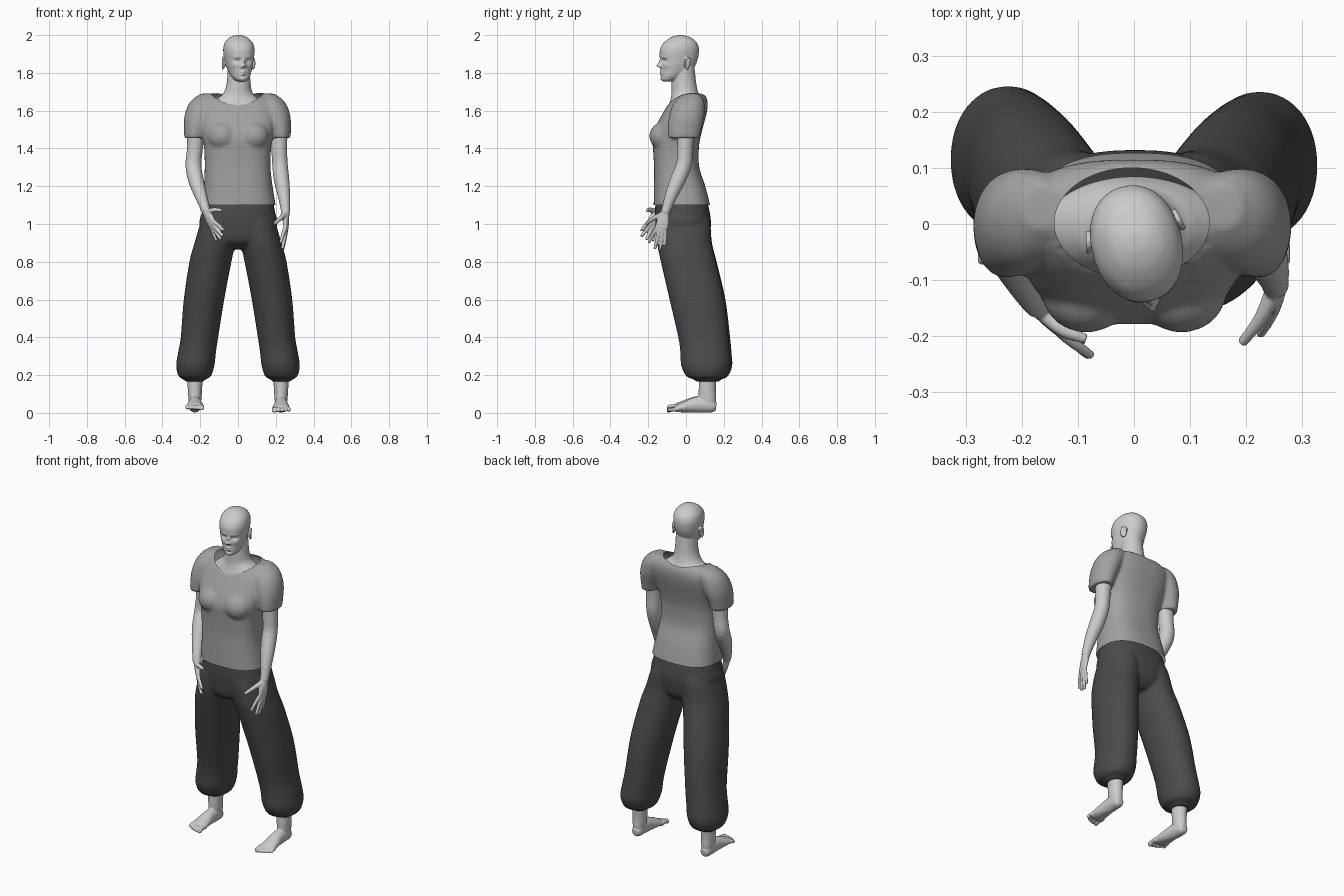
import bpy, bmesh, math
from mathutils import Vector, Matrix


def spline(rows, steps):
    """Catmull-Rom interpolation through rows of numbers."""
    out = []
    for i in range(len(rows) - 1):
        p0, p1 = rows[max(i - 1, 0)], rows[i]
        p2, p3 = rows[i + 1], rows[min(i + 2, len(rows) - 1)]
        for k in range(steps):
            t = k / steps
            out.append([0.5 * (2 * b + (c - a) * t + (2 * a - 5 * b + 4 * c - d) * t * t
                               + (3 * b - a - 3 * c + d) * t ** 3)
                        for a, b, c, d in zip(p0, p1, p2, p3)])
    return out + [list(rows[-1])]


def skin_rings(bm, rings):
    vs = [[bm.verts.new(p) for p in r] for r in rings]
    n = len(vs[0])
    for a, b in zip(vs, vs[1:]):
        for j in range(n):
            k = (j + 1) % n
            bm.faces.new((a[j], a[k], b[k], b[j]))
    bm.faces.new(vs[0][::-1])
    bm.faces.new(vs[-1])


def loft(bm, rows, p=2.0, n=48, steps=5):
    """Horizontal superellipse rings: (z, centre x, half width, front y, back y)."""
    rings = []
    for z, cx, rx, yf, yb in spline(rows, steps):
        ring = []
        for j in range(n):
            c, s = math.cos(math.tau * j / n), math.sin(math.tau * j / n)
            ring.append((cx + rx * math.copysign(abs(c) ** (2 / p), c),
                         (yf + yb) / 2 + (yb - yf) / 2 * math.copysign(abs(s) ** (2 / p), s), z))
        rings.append(ring)
    skin_rings(bm, rings)


def tube(bm, rows, ref=(0, 1, 0), n=20, steps=4):
    """Rings square to a path: (x, y, z, radius across, radius along ref)."""
    pts = spline(rows, steps)
    rings = []
    for i, r in enumerate(pts):
        t = Vector(pts[min(i + 1, len(pts) - 1)][:3]) - Vector(pts[max(i - 1, 0)][:3])
        t.normalize()
        b = Vector(ref) - t * t.dot(Vector(ref))
        b.normalize()
        a = t.cross(b)
        rings.append([Vector(r[:3]) + a * r[3] * math.cos(math.tau * j / n)
                      + b * r[4] * math.sin(math.tau * j / n) for j in range(n)])
    skin_rings(bm, rings)


def ball(bm, c, s):
    bmesh.ops.create_uvsphere(bm, u_segments=24, v_segments=16, radius=1,
                              matrix=Matrix.Translation(c) @ Matrix.Diagonal((*s, 1)))


def finish(name, bm, voxel, smooth, shade=None):
    """Fuse the overlapping volumes, soften them and bake the result."""
    bmesh.ops.recalc_face_normals(bm, faces=bm.faces)
    me = bpy.data.meshes.new(name)
    bm.to_mesh(me)
    bm.free()
    ob = bpy.data.objects.new(name, me)
    bpy.context.collection.objects.link(ob)
    m = ob.modifiers.new("fuse", 'REMESH')
    m.mode, m.voxel_size = 'VOXEL', voxel
    m = ob.modifiers.new("soften", 'SMOOTH')
    m.factor, m.iterations = 0.5, smooth
    dg = bpy.context.evaluated_depsgraph_get()
    baked = bpy.data.meshes.new_from_object(ob.evaluated_get(dg))
    ob.modifiers.clear()
    ob.data = baked
    baked.name = name
    baked.polygons.foreach_set("use_smooth", [True] * len(baked.polygons))
    if shade:
        mat = bpy.data.materials.new(name + "_cloth")
        mat.diffuse_color = (*shade, 1)
        baked.materials.clear()
        baked.materials.append(mat)
    return ob


# Head: lofted skull, face shaped by soft bumps and dents
bm = bmesh.new()
loft(bm, [(1.754, 0, .018, -.122, -.085), (1.765, 0, .036, -.133, -.04),
          (1.785, 0, .050, -.135, -.01), (1.81, 0, .060, -.135, .03),
          (1.84, 0, .069, -.137, .05), (1.87, 0, .075, -.136, .062),
          (1.90, 0, .079, -.140, .068), (1.93, 0, .080, -.136, .069),
          (1.96, 0, .072, -.118, .058), (1.985, 0, .050, -.085, .03),
          (1.997, 0, .025, -.055, -.005), (2.0, 0, .008, -.035, -.02)], 2.15, 128, 8)
# x, z, spread x, spread z, y shift: nose, nostrils, sockets, brows, lips, chin, cheeks
bumps = [(0, 1.838, .010, .009, -.022), (0, 1.857, .007, .016, -.013),
         (.012, 1.834, .006, .006, -.009), (.031, 1.864, .014, .009, .013),
         (.030, 1.884, .020, .007, -.004), (0, 1.806, .016, .004, -.008),
         (0, 1.793, .014, .004, -.008), (0, 1.782, .016, .004, .004),
         (0, 1.768, .014, .009, -.004), (.045, 1.84, .014, .012, -.004)]
for v in bm.verts:
    if v.co.y < -.06:
        x, z = v.co.x, v.co.z
        for bx, bz, sx, sz, dy in bumps:
            for cx in {bx, -bx}:
                v.co.y += dy * math.exp(-((x - cx) / sx) ** 2 - ((z - bz) / sz) ** 2)
for s in (-1, 1):
    ball(bm, (s * .031, -.105, 1.864), (.014, .0135, .0115))       # eyes
    ball(bm, (s * .078, -.012, 1.85), (.008, .016, .028))          # ears
    rim = [(s * (.083 + .004 * math.cos(a)), -.010 - .017 * math.cos(a),
            1.851 + .029 * math.sin(a), .005, .005)
           for a in [math.radians(d) for d in range(-100, 161, 26)]]
    tube(bm, rim, (1, 0, 0), 12, 2)
bm.transform(Matrix.Translation((.006, -.04, 0)) @ Matrix.Rotation(math.radians(14), 4, 'Z')
             @ Matrix.Translation((0, .04, 0)))
# Neck and upper chest
loft(bm, [(1.50, 0, .14, -.11, .05), (1.56, 0, .165, -.115, .075), (1.62, 0, .155, -.094, .085),
          (1.66, 0, .115, -.082, .078), (1.69, 0, .080, -.077, .066),
          (1.74, .003, .064, -.076, .055), (1.83, .005, .058, -.07, .045)])
finish("head_and_neck", bm, .0035, 2)


# Arms with hands
def arm(name, path, knuckles, tips, thumb):
    bm = bmesh.new()
    tube(bm, [(*p, p[3]) for p in path])
    w = Vector(path[-1][:3])
    k = [Vector(q) for q in knuckles]
    mid = sum(k, Vector()) / 4
    across = k[3] - k[0]
    tube(bm, [(*w, .02, .022), (*w.lerp(mid, .5), .017, .033), (*mid, .012, .034)], across)
    for a, b, r in zip(k, tips, (.0105, .011, .0105, .009)):
        b = Vector(b)
        a = a.lerp(mid, .15)
        bend = a.lerp(b, .5) + (a - mid) * .1
        tube(bm, [(*a, r, r), (*bend, r * .95, r * .95), (*b, r * .75, r * .75)], across, 14)
    tube(bm, [(*p, r, r) for p, r in zip(thumb, (.016, .0125, .009))], (.1, .2, 1), 14)
    finish(name, bm, .004, 3)


arm("left_arm",
    [(.20, .01, 1.6, .05), (.215, 0, 1.48, .046), (.218, -.005, 1.4, .042), (.222, -.01, 1.32, .041),
     (.23, -.04, 1.24, .041), (.242, -.075, 1.16, .034), (.25, -.1, 1.09, .026), (.252, -.11, 1.06, .024)],
    [(.25, -.155, .985), (.255, -.14, .975), (.257, -.122, .973), (.257, -.105, .98)],
    [(.225, -.197, .90), (.235, -.165, .868), (.237, -.138, .864), (.243, -.112, .885)],
    [(.247, -.125, 1.05), (.225, -.17, 1.03), (.192, -.212, 1.0)])
arm("right_arm",
    [(-.205, .01, 1.6, .05), (-.222, 0, 1.48, .046), (-.228, 0, 1.4, .042), (-.236, -.005, 1.31, .042),
     (-.222, -.05, 1.23, .041), (-.20, -.095, 1.16, .034), (-.178, -.135, 1.095, .026),
     (-.17, -.145, 1.07, .024)],
    [(-.125, -.2, 1.015), (-.13, -.19, .995), (-.135, -.178, .982), (-.143, -.165, .975)],
    [(-.075, -.235, .965), (-.08, -.235, .935), (-.09, -.21, .918), (-.112, -.175, .91)],
    [(-.16, -.16, 1.065), (-.125, -.19, 1.075), (-.085, -.205, 1.072)])

# Feet with ankles and toes
for name, s, lift in (("left_foot", 1, 0), ("right_foot", -1, .012)):
    bm = bmesh.new()
    x = s * .228
    loft(bm, [(.03, x, .028, .10, .155), (.07, x, .034, .07, .16), (.11, x, .037, .067, .158),
              (.16, x, .040, .068, .16), (.22, x, .044, .065, .163)], 2, 32)
    tube(bm, [(x, .16, .032, .018, .02), (x, .14, .035, .030, .033), (x, .10, .044, .034, .042),
              (x, .05, .042 + lift / 3, .036, .041), (x, -.01, .030 + lift * .7, .044, .028),
              (x, -.055, .021 + lift, .046, .017)], (0, 0, 1), 28)
    for i, (r, tip) in enumerate([(.0145, -.100), (.011, -.099), (.0105, -.093), (.01, -.084), (.0095, -.072)]):
        tx = x + s * (-.035 + .0185 * i + (.003 if i else 0))
        tube(bm, [(tx, -.035, .02 + lift, r, r), (tx, (tip - .04) / 2, .021 + lift, r * .9, r * .9),
                  (tx, tip + .006, .015 + lift, r, r), (tx, tip, .015 + lift, r * .6, r * .6)],
             (0, 0, 1), 14)
    finish(name, bm, .004, 3)

# Trousers: hips plus two ballooning legs gathered at the ankle
bm = bmesh.new()
loft(bm, [(.865, 0, .07, -.08, .08), (.91, 0, .17, -.145, .12), (1.0, .002, .206, -.161, .132),
          (1.06, .003, .194, -.164, .126), (1.115, .004, .183, -.16, .114)], 2.4)
leg = [(.165, .23, .113, .046, .053), (.178, .23, .112, .060, .07), (.195, .229, .11, .086, .105),
       (.25, .226, .108, .101, .130), (.32, .217, .104, .100, .131), (.4, .204, .095, .099, .133),
       (.6, .180, .060, .107, .145), (.8, .146, .014, .111, .146), (.9, .122, -.008, .108, .144),
       (1.0, .102, -.014, .098, .142), (1.06, .09, -.015, .08, .125)]
for s, back in ((1, -.004), (-1, .008)):
    loft(bm, [(z, s * cx, rx, cy + back * min(1, 1.1 - z) - ry, cy + back * min(1, 1.1 - z) + ry)
              for z, cx, cy, rx, ry in leg], 2.1)
finish("trousers", bm, .008, 5, (.07, .07, .075))

# Shirt: torso, bust and puffed short sleeves
bm = bmesh.new()
loft(bm, [(1.06, .004, .196, -.170, .130), (1.10, .004, .195, -.171, .127), (1.2, .001, .182, -.170, .102),
          (1.3, -.002, .174, -.169, .070), (1.4, -.002, .177, -.175, .068), (1.46, -.002, .187, -.178, .077),
          (1.52, -.002, .20, -.158, .092), (1.58, -.002, .205, -.126, .108), (1.63, -.002, .20, -.097, .115),
          (1.67, -.002, .17, -.068, .108), (1.695, -.002, .13, -.04, .085)], 2.6)
for s in (-1, 1):
    ball(bm, (s * .085, -.12, 1.465), (.08, .074, .075))
    loft(bm, [(z, s * cx - .003, rx, cy - ry, cy + ry) for z, cx, rx, cy, ry in
              [(1.455, .23, .052, -.012, .082), (1.50, .224, .059, -.008, .088),
               (1.56, .211, .071, .002, .093), (1.62, .190, .076, .012, .087),
               (1.66, .172, .066, .022, .070), (1.69, .160, .035, .03, .040)]])
shirt = finish("shirt", bm, .008, 8, (.36, .36, .36))
# Open the hem and the round neckline
bm = bmesh.new()
bm.from_mesh(shirt.data)
bmesh.ops.bisect_plane(bm, geom=bm.verts[:] + bm.edges[:] + bm.faces[:], plane_co=(0, 0, 1.10),
                       plane_no=(0, 0, -1), clear_outer=True)


def neck_dist(v):
    return math.hypot((v.co.x + .004) / .138, (v.co.y - .002) / .098)


bmesh.ops.delete(bm, geom=[v for v in bm.verts if v.co.z > 1.56 and neck_dist(v) < 1], context='VERTS')
for v in bm.verts:
    if v.is_boundary and v.co.z > 1.5:
        d = neck_dist(v)
        v.co.x = (v.co.x + .004) / d - .004
        v.co.y = (v.co.y - .002) / d + .002
bm.to_mesh(shirt.data)
bm.free()
